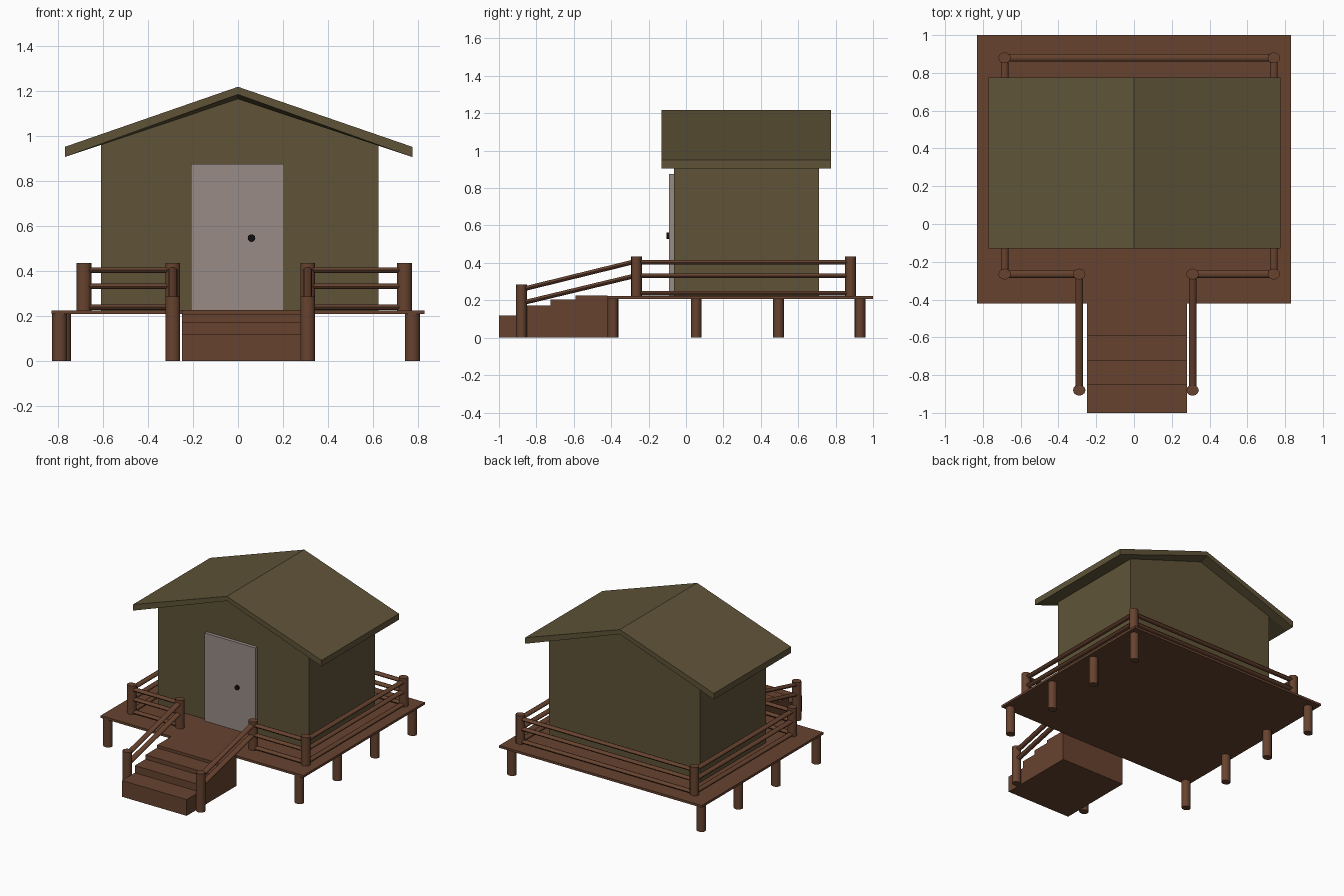
import bpy, bmesh, math
from mathutils import Vector

if "Cube" in bpy.data.objects:
    bpy.data.objects.remove(bpy.data.objects["Cube"])


def material(name, rgb):
    m = bpy.data.materials.new(name)
    m.diffuse_color = (*rgb, 1)
    m.use_nodes = True
    m.node_tree.nodes["Principled BSDF"].inputs["Base Color"].default_value = m.diffuse_color
    return m


WOOD = material("brown_wood", (0.135, 0.055, 0.028))
OLIVE = material("olive", (0.115, 0.088, 0.040))
DOOR = material("door_grey", (0.32, 0.26, 0.24))
BLACK = material("black", (0.005, 0.005, 0.005))


def finish(name, bm, mat, smooth=False):
    bmesh.ops.recalc_face_normals(bm, faces=bm.faces)
    me = bpy.data.meshes.new(name)
    bm.to_mesh(me)
    bm.free()
    me.materials.append(mat)
    ob = bpy.data.objects.new(name, me)
    bpy.context.collection.objects.link(ob)
    if smooth:
        bpy.ops.object.select_all(action='DESELECT')
        ob.select_set(True)
        bpy.context.view_layer.objects.active = ob
        bpy.ops.object.shade_smooth_by_angle(angle=math.radians(40))
    return ob


def loft(name, rings, mat, smooth=False):
    """Closed solid through matching rings of points."""
    bm = bmesh.new()
    vs = [[bm.verts.new(p) for p in r] for r in rings]
    n = len(vs[0])
    for a, b in zip(vs, vs[1:]):
        for i in range(n):
            j = (i + 1) % n
            bm.faces.new((a[i], a[j], b[j], b[i]))
    bm.faces.new(vs[0])
    bm.faces.new(vs[-1])
    return finish(name, bm, mat, smooth)


def box(name, x, y, z, mat):
    rings = [[(x[0], y[0], h), (x[1], y[0], h), (x[1], y[1], h), (x[0], y[1], h)] for h in z]
    return loft(name, rings, mat)


def post(name, x, y, z0, z1):
    ring = [(2 * math.pi * i / 12) for i in range(12)]
    return loft(name, [[(x + .033 * math.cos(a), y + .029 * math.sin(a), z) for a in ring]
                       for z in (z0, z1)], WOOD, True)


def rail(name, p, q):
    """Flattened round bar between two points."""
    p, q = Vector(p), Vector(q)
    d = (q - p).normalized()
    side = d.cross(Vector((0, 0, 1))).normalized()
    up = side.cross(d)
    ring = [2 * math.pi * i / 10 for i in range(10)]
    return loft(name, [[c + side * .020 * math.cos(a) + up * .013 * math.sin(a) for a in ring]
                       for c in (p, q)], WOOD, True)


# Deck and its supports
box("deck", (-.83, .83), (-.42, 1.0), (.207, .224), WOOD)
for i, y in enumerate((-.39, .055, .495, .93)):
    post(f"deck_support_right_{i}", .775, y, 0, .21)
    post(f"deck_support_left_{i}", -.793 if i == 0 else -.775, y, 0, .21)

# Stepped stair block
steps = [(-1, 0), (-1, .12), (-.85, .12), (-.85, .173), (-.725, .173), (-.725, .205),
         (-.59, .205), (-.59, .226), (-.42, .226), (-.42, 0)]
loft("stairs", [[(x, y, z) for y, z in steps] for x in (-.25, .28)], WOOD)

# Walls with gable ends
wall = [(-.61, .22), (.625, .22), (.625, .965), (0, 1.178), (-.61, .965)]
loft("walls", [[(x, y, z) for x, z in wall] for y in (-.065, .71)], OLIVE)


# Roof: thin at the gable edges, thicker where it meets the walls
def roof_ring(y, t):
    return [(-.77, y, .951), (0, y, 1.218), (.775, y, .951),
            (.775, y, .906), (0, y, 1.218 - t), (-.77, y, .906)]


loft("roof", [roof_ring(-.13, .034), roof_ring(-.065, .054),
              roof_ring(.71, .054), roof_ring(.775, .034)], OLIVE)

# Door and knob
box("door", (-.21, .205), (-.09, -.06), (.224, .875), DOOR)
loft("door_knob", [[(.06 + .017 * math.cos(a), y, .545 + .017 * math.sin(a))
                    for a in [2 * math.pi * i / 12 for i in range(12)]]
                   for y in (-.085, -.103)], BLACK, True)

# Railing posts
L, R, F, B = -.685, .74, -.265, .88
SL, SR = -.29, .31
for i, (x, y) in enumerate([(L, F), (R, F), (L, B), (R, B), (SL, F), (SR, F)]):
    post(f"railing_post_{i}", x, y, .215, .434)
for i, x in enumerate((SL, SR)):
    post(f"stair_post_{i}", x, -.88, 0, .285)

# Horizontal rails around the deck
runs = {"front_left": ((L, F), (SL, F)), "front_right": ((SR, F), (R, F)),
        "left": ((L, F), (L, B)), "right": ((R, F), (R, B)), "back": ((L, B), (R, B))}
for name, (p, q) in runs.items():
    for k, z in enumerate((.238, .331, .403)):
        rail(f"rail_{name}_{k}", (*p, z), (*q, z))

# Sloping stair rails
for i, x in enumerate((SL, SR)):
    for k, (z0, z1) in enumerate(((.185, .333), (.258, .409))):
        rail(f"stair_rail_{i}_{k}", (x, -.88, z0), (x, F, z1))
